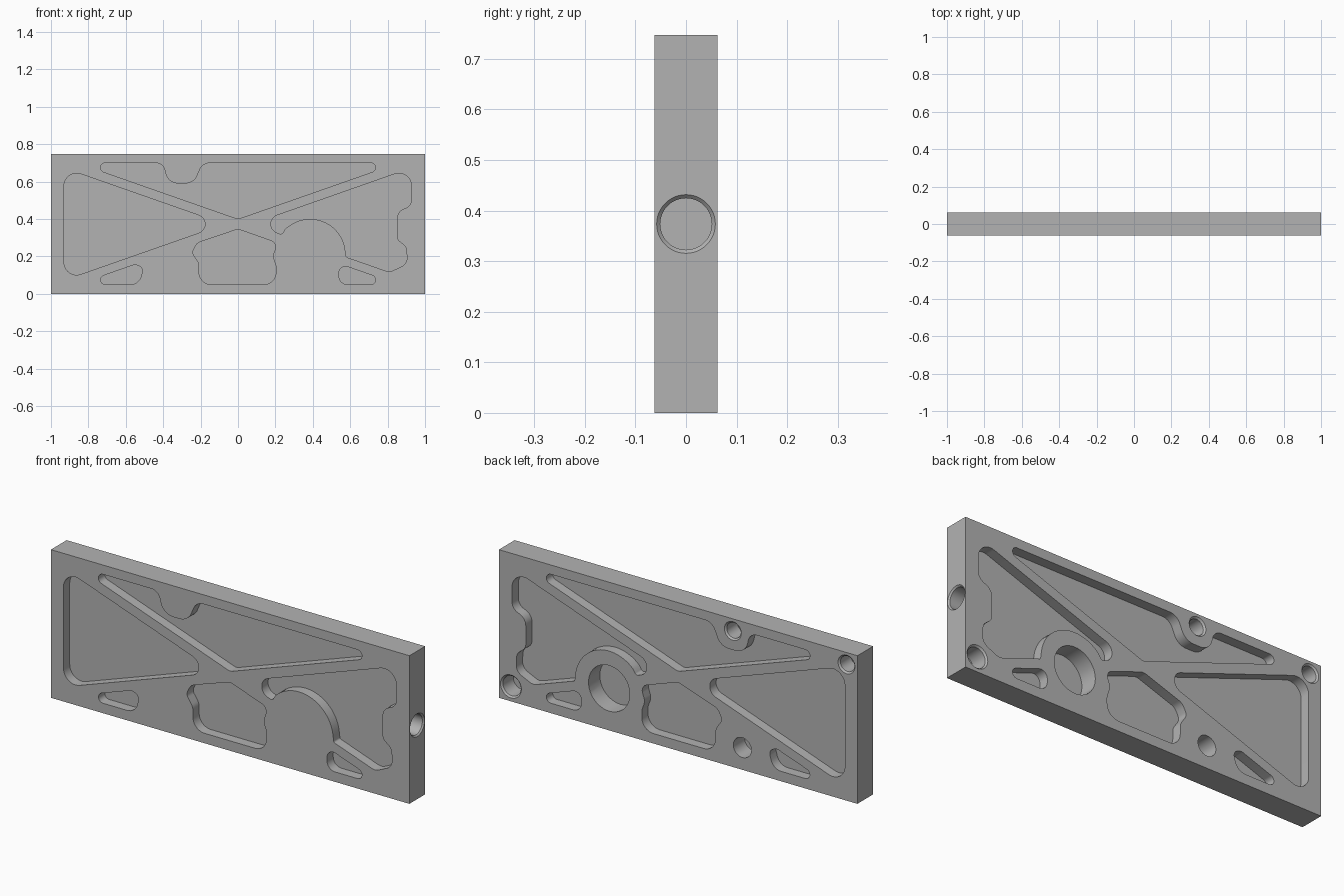
import bpy, bmesh
from math import sin, cos, tan, pi, radians
from mathutils import Vector, Matrix

if "Cube" in bpy.data.objects:
    bpy.data.objects.remove(bpy.data.objects["Cube"])

HALF = 0.0625      # half the plate thickness
HEIGHT = 0.747
POCKET = 0.05      # pocket depth on each face
MID = 0.373        # height of the crossing of the ribs
SLOPE = 0.35       # slope of the diagonal ribs

metal = bpy.data.materials.new("plain grey metal")
metal.use_nodes = True
grey = (0.45, 0.45, 0.45, 1)
metal.diffuse_color = grey
metal.node_tree.nodes["Principled BSDF"].inputs["Base Color"].default_value = grey


def rounded(corners):
    """Outline in x, z with each corner (x, z, radius) replaced by an arc."""
    out = []
    for i, (x, z, r) in enumerate(corners):
        p = Vector((x, z))
        a = (Vector(corners[i - 1][:2]) - p).normalized()
        b = (Vector(corners[(i + 1) % len(corners)][:2]) - p).normalized()
        if r == 0:
            out.append(p)
            continue
        half = a.angle(b) / 2
        centre = p + (a + b).normalized() * r / sin(half)
        start = p + a * r / tan(half) - centre
        turn = start.angle_signed(p + b * r / tan(half) - centre)
        steps = max(3, int(abs(turn) / radians(9)))
        for k in range(steps + 1):
            t = -turn * k / steps
            out.append(centre + Vector((start.x * cos(t) - start.y * sin(t),
                                        start.x * sin(t) + start.y * cos(t))))
    return out


def loft(bm, rings):
    """Closed solid through a series of equal rings."""
    rings = [[bm.verts.new(p) for p in ring] for ring in rings]
    bm.faces.new(rings[0])
    bm.faces.new(rings[-1])
    n = len(rings[0])
    for lower, upper in zip(rings, rings[1:]):
        for i in range(n):
            j = (i + 1) % n
            bm.faces.new((lower[i], lower[j], upper[j], upper[i]))


def drill(bm, matrix, radius, inner, depth):
    """Round blind hole along local -z, with a chamfered mouth if inner < radius."""
    chamfer = radius - inner
    profile = [(radius, 0.03), (radius, 0)]
    profile += [(inner, -chamfer)] if chamfer else []
    profile.append((inner, -depth))
    angles = [2 * pi * k / 48 for k in range(48)]
    loft(bm, [[matrix @ Vector((r * cos(a), r * sin(a), h)) for a in angles]
              for r, h in profile])


def make_object(bm, name):
    bmesh.ops.recalc_face_normals(bm, faces=bm.faces)
    mesh = bpy.data.meshes.new(name)
    bm.to_mesh(mesh)
    bm.free()
    obj = bpy.data.objects.new(name, mesh)
    bpy.context.collection.objects.link(obj)
    return obj


# Plate
bm = bmesh.new()
bmesh.ops.create_cube(bm, size=1, matrix=Matrix.Translation((0, 0, HEIGHT / 2))
                      @ Matrix.Diagonal((2, 2 * HALF, HEIGHT, 1)))
plate = make_object(bm, "lightened_plate")
plate.data.materials.append(metal)

# Pocket outlines
reach = 0.855 * SLOPE
side_pocket = [(-0.93, MID + reach, 0.067), (-0.075, MID, 0.05), (-0.93, MID - reach, 0.067)]

top_pocket = [(-0.857, 0.7, 0.025), (0, 0.4, 0.04), (0.857, 0.7, 0.025),
              (-0.19, 0.7, 0.06), (-0.235, 0.59, 0.07),
              (-0.375, 0.59, 0.07), (-0.4, 0.7, 0.05)]

boss = [(0.385 + 0.19 * cos(radians(a)), 0.21 + 0.19 * sin(radians(a)), 0)
        for a in range(135, 4, -5)]
boss_pocket = [(0.075, MID, 0.05), (0.235, 0.317, 0.015)] + boss + [
    (0.578, 0.197, 0.01), (0.81, 0.116, 0.05), (0.905, 0.16, 0.05), (0.9, 0.25, 0.04),
    (0.85, 0.29, 0.04), (0.85, 0.44, 0.055), (0.927, 0.47, 0.05), (0.927, MID + reach, 0.067)]

middle_pocket = [(0, 0.346, 0.05), (-0.22, 0.272, 0.05), (-0.245, 0.22, 0.03),
                 (-0.208, 0.165, 0.05), (-0.208, 0.05, 0.065), (0.203, 0.05, 0.065),
                 (0.203, 0.15, 0.04), (0.185, 0.2, 0.05), (0.21, 0.272, 0.035)]

left_slot = [(-0.857, 0.05, 0.025), (-0.55, 0.157, 0.03), (-0.505, 0.14, 0.03), (-0.53, 0.05, 0.06)]
right_slot = [(0.857, 0.05, 0.025), (0.54, 0.161, 0.035), (0.54, 0.05, 0.045)]

# Cut the same pockets into the front and the back
bm = bmesh.new()
for corners in (side_pocket, top_pocket, boss_pocket, middle_pocket, left_slot, right_slot):
    outline = rounded(corners)
    for side in (-1, 1):
        loft(bm, [[(p.x, side * y, p.y) for p in outline]
                  for y in (HALF - POCKET, HALF + 0.03)])

# Blind holes in the back: x, z, radius, inner radius
for x, z, radius, inner in ((0.385, 0.212, 0.115, 0.115), (-0.358, 0.112, 0.05, 0.05),
                            (-0.305, 0.686, 0.047, 0.039), (-0.939, 0.687, 0.047, 0.039),
                            (0.933, 0.075, 0.058, 0.05)):
    drill(bm, Matrix.Translation((x, HALF, z)) @ Matrix.Rotation(-pi / 2, 4, 'X'),
          radius, inner, 0.09)

# Blind hole in the end
drill(bm, Matrix.Translation((1, 0, HEIGHT / 2)) @ Matrix.Rotation(pi / 2, 4, 'Y'),
      0.058, 0.051, 0.09)

cutter = make_object(bm, "pocket_cutter")
cutter.hide_render = True

# Apply the cut and drop the cutter
cut = plate.modifiers.new("pockets", 'BOOLEAN')
cut.operation = 'DIFFERENCE'
cut.solver = 'EXACT'
cut.object = cutter
bpy.ops.object.select_all(action='DESELECT')
bpy.context.view_layer.objects.active = plate
plate.select_set(True)
bpy.ops.object.modifier_apply(modifier=cut.name)
bpy.data.objects.remove(cutter)
bpy.ops.object.shade_smooth_by_angle(angle=radians(25))
